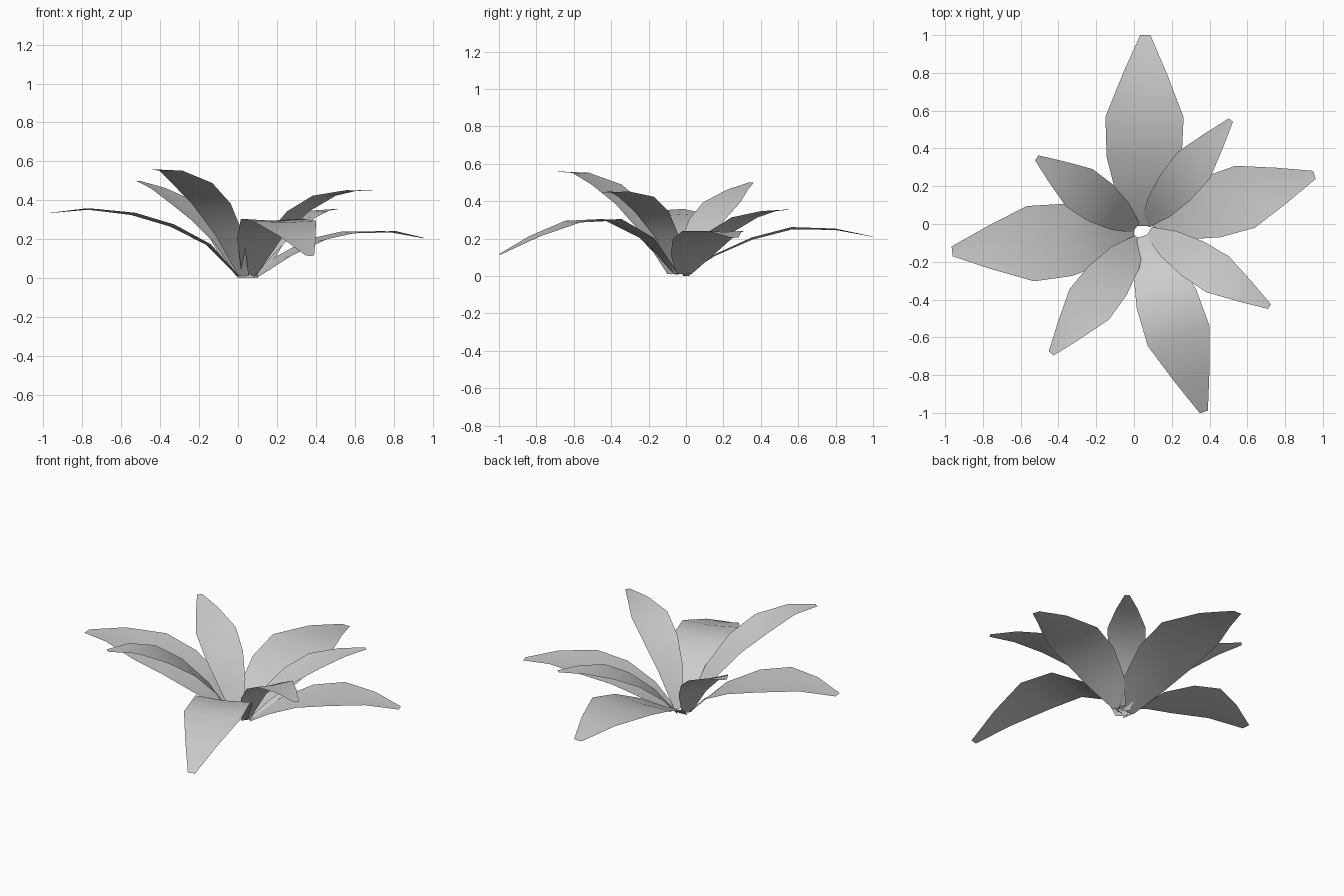
import bpy
import math
from mathutils import Vector

default_cube = bpy.data.objects.get("Cube")
if default_cube:
    bpy.data.objects.remove(default_cube, do_unlink=True)


def make_material(name, colour):
    material = bpy.data.materials.new(name)
    material.use_nodes = True
    material.diffuse_color = colour
    shader = material.node_tree.nodes["Principled BSDF"]
    shader.inputs["Base Color"].default_value = colour
    return material


leaf_grey = make_material("leaf grey", (0.6, 0.6, 0.6, 1))

# Shared outline: position along the blade and relative half width
STATIONS = (0, 0.16, 0.36, 0.57, 0.8, 1)
OUTLINE = (0.25, 0.7, 0.96, 1, 0.56, 0.13)
FOLD = 0.06  # depth of the midrib relative to the half width


def make_leaf(name, base, tip, half_width, heights):
    """Blade of two quads per station, slightly folded along its midrib."""
    base, tip = Vector(base), Vector(tip)
    direction = (tip - base).normalized()
    side = Vector((-direction.y, direction.x))
    verts, faces = [], []
    for along, relative, height in zip(STATIONS, OUTLINE, heights):
        centre = base.lerp(tip, along)
        width = half_width * relative
        for across in (-1, 0, 1):
            point = centre + side * width * across
            lift = FOLD * width * (abs(across) - 0.5)
            verts.append((point.x, point.y, max(0, height + lift)))
    for row in range(len(STATIONS) - 1):
        for column in range(2):
            start = row * 3 + column
            faces.append((start, start + 3, start + 4, start + 1))
    # Faces wind so that the upper side of the blade points up
    faces = [tuple(reversed(face)) for face in faces]
    mesh = bpy.data.meshes.new(name)
    mesh.from_pydata(verts, [], faces)
    mesh.update()
    if sum(polygon.normal.z for polygon in mesh.polygons) < 0:
        mesh.flip_normals()
    mesh.materials.append(leaf_grey)
    leaf = bpy.data.objects.new(name, mesh)
    bpy.context.collection.objects.link(leaf)
    bpy.ops.object.select_all(action="DESELECT")
    leaf.select_set(True)
    bpy.context.view_layer.objects.active = leaf
    bpy.ops.object.shade_smooth_by_angle(angle=math.radians(40))


# Four long, low leaves
make_leaf("back_leaf", (0.05, -0.01), (0.06, 1), 0.207,
          (0, 0.11, 0.2, 0.255, 0.25, 0.21))
make_leaf("left_leaf", (0.1, -0.01), (0.955, 0.26), 0.172,
          (0.01, 0.11, 0.195, 0.235, 0.238, 0.205))
make_leaf("front_leaf", (0.06, -0.06), (0.37, -0.995), 0.172,
          (0.02, 0.2, 0.3, 0.29, 0.21, 0.115))
make_leaf("right_leaf", (0, -0.05), (-0.963, -0.145), 0.2,
          (0.01, 0.17, 0.27, 0.33, 0.355, 0.335))

# Four shorter, upright leaves
make_leaf("back_left_leaf", (0.06, 0), (0.513, 0.55), 0.11,
          (0, 0.13, 0.24, 0.31, 0.345, 0.355))
make_leaf("front_left_leaf", (0.08, -0.04), (0.717, -0.437), 0.112,
          (0.01, 0.21, 0.34, 0.42, 0.45, 0.447))
make_leaf("front_right_leaf", (0.03, -0.08), (-0.438, -0.685), 0.132,
          (0.01, 0.22, 0.38, 0.485, 0.55, 0.558))
make_leaf("back_right_leaf", (0.01, -0.02), (-0.515, 0.35), 0.122,
          (0.01, 0.18, 0.3, 0.39, 0.46, 0.5))
